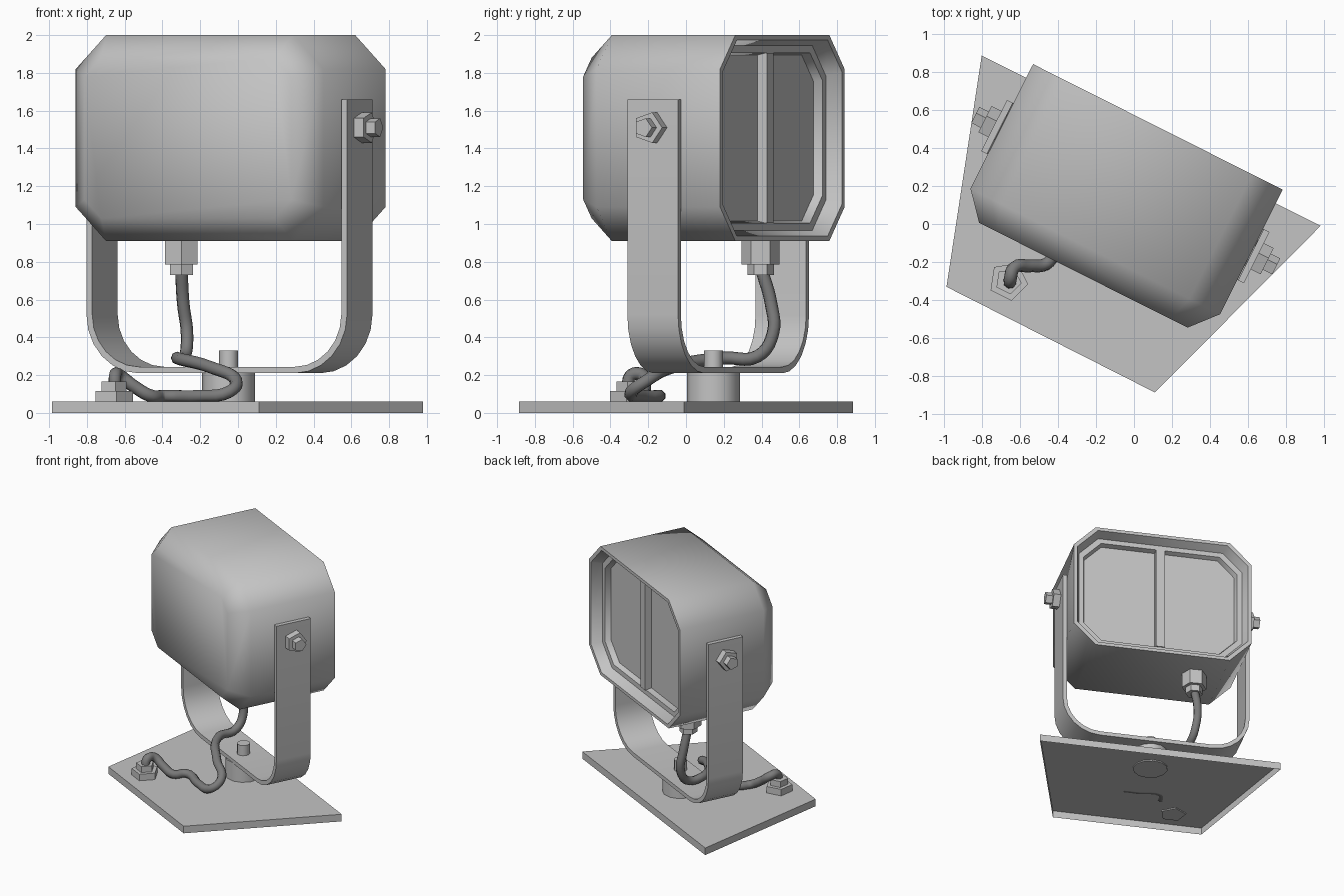
import bpy, bmesh, math
from mathutils import Matrix, Vector

if "Cube" in bpy.data.objects:
    bpy.data.objects.remove(bpy.data.objects["Cube"], do_unlink=True)


def material(name, value):
    m = bpy.data.materials.new(name)
    m.use_nodes = True
    colour = (value, value, value, 1)
    m.diffuse_color = colour
    m.node_tree.nodes["Principled BSDF"].inputs["Base Color"].default_value = colour
    return m


grey = material("painted grey", 0.55)
dark = material("cable grey", 0.2)

# Lamp frame: local x across, y toward the lens, origin under the lamp centre
TURN = Matrix.Rotation(math.radians(-26.7), 4, 'Z')
LAMP = TURN @ Matrix.Translation((-0.117, 0, 0))
PIVOT_Y = 0.132


def finish(bm, name, matrix=Matrix(), mat=grey, smooth=None, fix=True):
    if fix:
        bmesh.ops.recalc_face_normals(bm, faces=bm.faces)
    me = bpy.data.meshes.new(name)
    bm.to_mesh(me)
    bm.free()
    me.transform(matrix)
    me.materials.append(mat)
    ob = bpy.data.objects.new(name, me)
    bpy.context.collection.objects.link(ob)
    if smooth:
        bpy.ops.object.select_all(action='DESELECT')
        ob.select_set(True)
        bpy.context.view_layer.objects.active = ob
        bpy.ops.object.shade_smooth_by_angle(angle=math.radians(smooth))
    return ob


def prism(name, base, height, radius, sides, matrix=Matrix(), smooth=None, top=None):
    bm = bmesh.new()
    bmesh.ops.create_cone(bm, cap_ends=True, segments=sides, radius1=radius,
                          radius2=radius if top is None else top, depth=height)
    place = Matrix.Translation(Vector(base)) @ matrix @ Matrix.Translation((0, 0, height / 2))
    return finish(bm, name, place, smooth=smooth)


def bridge(bm, a, b):
    n = len(a)
    for i in range(n):
        bm.faces.new((a[i], a[(i + 1) % n], b[(i + 1) % n], b[i]))


# Housing: chamfered rectangles lofted from the back to the recessed lens
def octagon(bm, y, w, h, c):
    quarter = [(w, h - c), (w - c, h)]
    pts = quarter + [(-x, z) for x, z in quarter[::-1]]
    pts += [(-x, -z) for x, z in pts]
    return [bm.verts.new((x, y, 1.455 + z)) for x, z in pts]


bm = bmesh.new()
sections = [(-0.36, 0.613, 0.425, 0.10), (-0.22, 0.734, 0.545, 0.18),
            (0.512, 0.734, 0.545, 0.18), (0.512, 0.705, 0.518, 0.17),
            (0.43, 0.675, 0.49, 0.16), (0.43, 0.635, 0.45, 0.145),
            (0.385, 0.62, 0.44, 0.14)]
rings = [octagon(bm, *s) for s in sections]
for a, b in zip(rings, rings[1:]):
    bridge(bm, a, b)
bm.faces.new(rings[0])
bm.faces.new(rings[-1])
finish(bm, "lamp_housing", LAMP, smooth=50)

# Bar dividing the lens
bm = bmesh.new()
bmesh.ops.create_cube(bm, size=1, matrix=Matrix.Translation((0, 0.41, 1.455))
                      @ Matrix.Diagonal((0.075, 0.06, 0.9, 1)))
finish(bm, "lens_divider", LAMP)

# Yoke: U-shaped strip with rounded lower corners
def yoke_path(half, bottom, radius, steps=6):
    right = [(half, 1.66)]
    for i in range(steps + 1):
        t = math.pi / 2 * i / steps
        right.append((half - radius + radius * math.cos(t),
                      bottom + radius - radius * math.sin(t)))
    return right + [(-x, z) for x, z in right[::-1]]


bm = bmesh.new()
outline = yoke_path(0.772, 0.21, 0.31), yoke_path(0.738, 0.244, 0.276)
rows = [[bm.verts.new((x, PIVOT_Y + s * 0.15, z)) for x, z in path]
        for path, s in ((outline[0], -1), (outline[0], 1), (outline[1], 1), (outline[1], -1))]
for a, b in zip(rows, rows[1:] + rows[:1]):
    for i in range(len(a) - 1):
        bm.faces.new((a[i], a[i + 1], b[i + 1], b[i]))
for end in (0, -1):
    bm.faces.new([r[end] for r in rows])
finish(bm, "yoke", LAMP, smooth=40)

# Pivot washers and nuts on both arms
for side, label in ((1, "left"), (-1, "right")):
    axis = Matrix.Rotation(side * math.pi / 2, 4, 'Y')
    for part, start, length, radius in (("washer", 0.735, 0.095, 0.085), ("nut", 0.82, 0.065, 0.052)):
        base = LAMP @ Vector((side * start, PIVOT_Y, 1.51))
        prism(f"{label}_pivot_{part}", base, length, radius, 5, TURN @ axis)

# Base plate: skewed, open underneath
bm = bmesh.new()
corners = [(-0.80, 0.885), (-0.985, -0.33), (0.11, -0.885), (0.98, -0.01)]
low, high = [[bm.verts.new((x, y, z)) for x, y in corners] for z in (0, 0.06)]
bridge(bm, low, high)
bm.faces.new(high)
finish(bm, "base_plate", fix=False)

# Hub and centre bolt
prism("hub", (-0.05, 0.145, 0.05), 0.165, 0.14, 12, smooth=40)
prism("hub_bolt", (-0.05, 0.145, 0.2), 0.13, 0.05, 12, smooth=40)

# Cable glands below the lamp and on the base
prism("lamp_gland", (-0.30, 0.395, 0.785), 0.14, 0.1, 6)
prism("lamp_gland_collar", (-0.30, 0.395, 0.73), 0.06, 0.07, 6)
prism("base_gland", (-0.66, -0.30, 0.05), 0.065, 0.105, 5, TURN)
prism("base_gland_collar", (-0.66, -0.30, 0.11), 0.055, 0.07, 5, TURN)

# Cable swept along a smooth path
points = [(-0.30, 0.40, 0.76), (-0.29, 0.45, 0.58), (-0.27, 0.46, 0.42), (-0.28, 0.38, 0.30),
          (-0.32, 0.2, 0.29), (-0.14, -0.08, 0.24), (-0.01, -0.21, 0.17), (-0.05, -0.29, 0.11),
          (-0.2, -0.24, 0.09), (-0.39, -0.14, 0.09), (-0.46, -0.21, 0.09), (-0.55, -0.22, 0.14),
          (-0.63, -0.23, 0.20), (-0.65, -0.29, 0.2), (-0.65, -0.31, 0.13)]
curve = bpy.data.curves.new("cable", 'CURVE')
curve.dimensions = '3D'
curve.bevel_depth = 0.034
curve.bevel_resolution = 2
curve.resolution_u = 5
spline = curve.splines.new('BEZIER')
spline.bezier_points.add(len(points) - 1)
for bp, p in zip(spline.bezier_points, points):
    bp.co = p
    bp.handle_left_type = bp.handle_right_type = 'AUTO'
curve.materials.append(dark)
bpy.context.collection.objects.link(bpy.data.objects.new("cable", curve))
